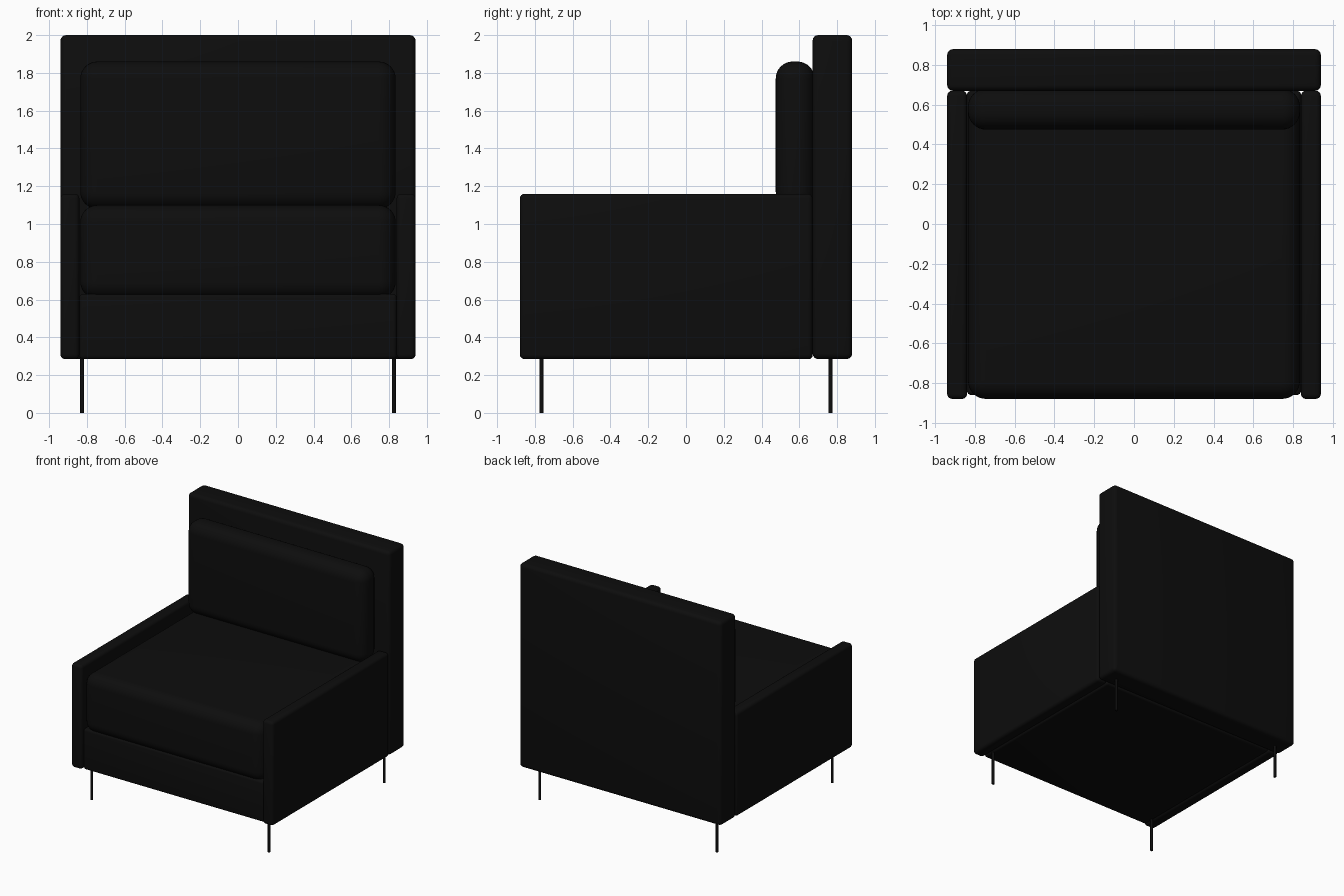
import bpy

if "Cube" in bpy.data.objects:
    bpy.data.objects.remove(bpy.data.objects["Cube"], do_unlink=True)


def make_material(name, value):
    mat = bpy.data.materials.new(name)
    mat.use_nodes = True
    colour = (value, value, value, 1)
    mat.diffuse_color = colour
    mat.node_tree.nodes["Principled BSDF"].inputs["Base Color"].default_value = colour
    return mat


black = make_material("black_fabric", 0.004)


def finish(obj, name):
    obj.name = name
    obj.data.materials.append(black)
    bpy.ops.object.shade_smooth_by_angle()


def padded_box(name, low, high, radius, segments):
    """Box between two corners with rounded edges."""
    centre = [(a + b) / 2 for a, b in zip(low, high)]
    bpy.ops.mesh.primitive_cube_add(size=1, location=centre)
    obj = bpy.context.object
    obj.scale = [b - a for a, b in zip(low, high)]
    bpy.ops.object.transform_apply(location=False, rotation=False, scale=True)
    bevel = obj.modifiers.new("soft_edges", 'BEVEL')
    bevel.width = radius
    bevel.segments = segments
    bpy.ops.object.modifier_apply(modifier=bevel.name)
    finish(obj, name)


# Frame: back panel, seat base and two arms
padded_box("back_panel", (-0.94, 0.67, 0.285), (0.94, 0.88, 2.0), 0.03, 4)
padded_box("seat_base", (-0.84, -0.86, 0.285), (0.84, 0.67, 0.63), 0.02, 4)
for side, x in (("right", -0.89), ("left", 0.89)):
    padded_box(side + "_arm", (x - 0.05, -0.88, 0.285), (x + 0.05, 0.67, 1.16), 0.025, 4)

# Loose cushions
padded_box("seat_cushion", (-0.835, -0.88, 0.605), (0.835, 0.67, 1.1), 0.09, 8)
padded_box("back_cushion", (-0.835, 0.475, 1.08), (0.835, 0.68, 1.86), 0.09, 8)

# Thin legs
for side, x in (("right", -0.825), ("left", 0.825)):
    for end, y in (("front", -0.765), ("back", 0.765)):
        bpy.ops.mesh.primitive_cylinder_add(vertices=16, radius=0.011, depth=0.3,
                                            location=(x, y, 0.15))
        finish(bpy.context.object, f"{end}_{side}_leg")
